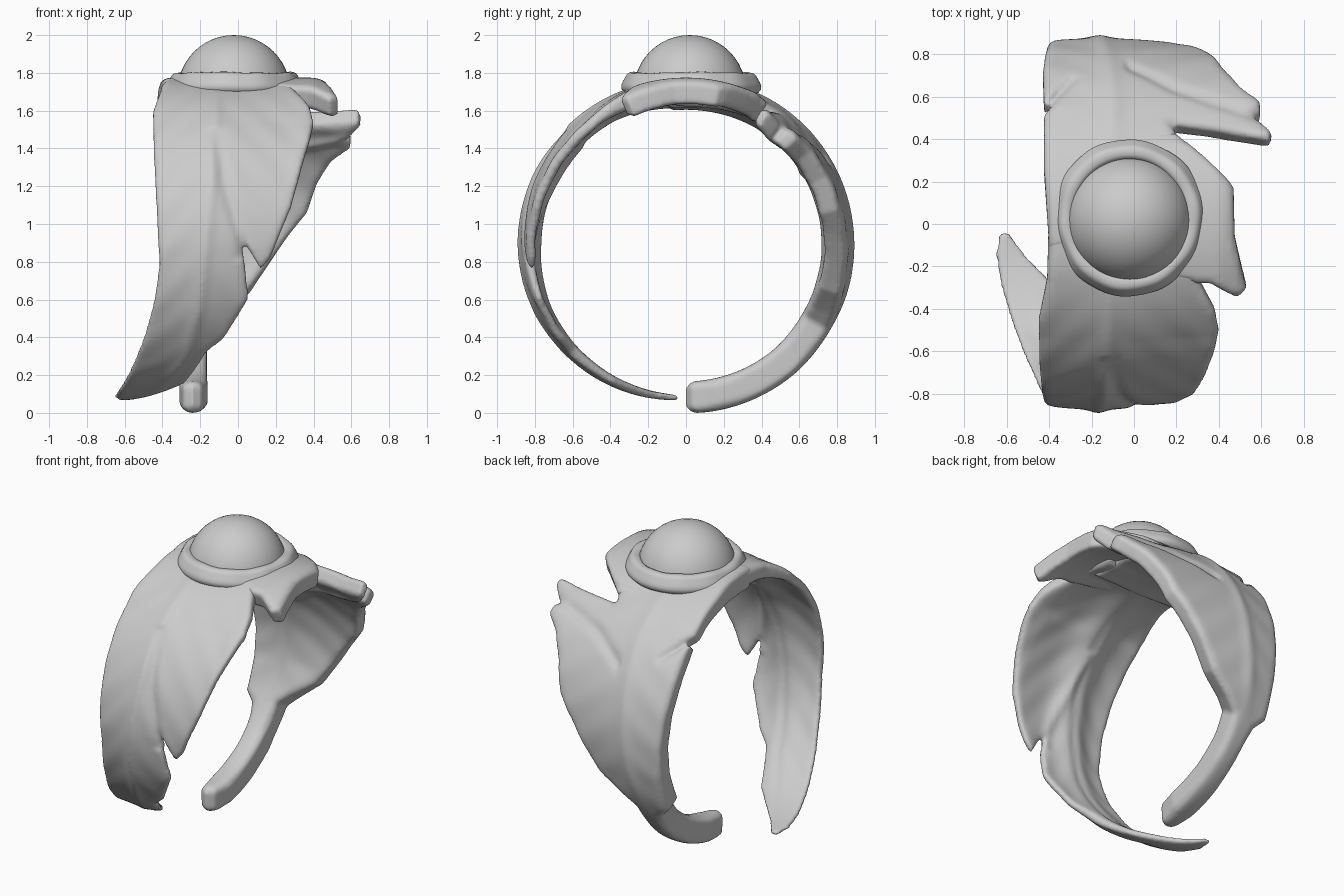
import bpy, bmesh, math
from mathutils import Vector

if "Cube" in bpy.data.objects:
    bpy.data.objects.remove(bpy.data.objects["Cube"])

CZ, K = 0.89, 0.0148          # ring centre height, arc length per degree


def lerp_table(tab, t):
    for (a, va), (b, vb) in zip(tab, tab[1:]):
        if t <= b:
            f = max(0, (t - a) / (b - a))
            return va + (vb - va) * f
    return tab[-1][1]


def edge_distance(p, loop):
    best = 9
    for i, b in enumerate(loop):
        a = loop[i - 1]
        d = b - a
        f = min(1, max(0, (p - a).dot(d) / d.length_squared))
        best = min(best, (p - a - d * f).length)
    return best


def wrap(name, outline, shape, edge=0.5, rim=0.04):
    """Flat outline (x, degrees from top) cut to a grid, thickened and bent round the finger."""
    loop = [Vector((x, t * K, 0)) for x, t in outline]
    bm = bmesh.new()
    bm.faces.new([bm.verts.new(p) for p in loop])
    bmesh.ops.triangulate(bm, faces=bm.faces[:], ngon_method='EAR_CLIP')
    step = 0.027
    for ax in (0, 1):
        n = Vector((1, 0, 0)) if ax == 0 else Vector((0, 1, 0))
        lo, hi = min(p[ax] for p in loop), max(p[ax] for p in loop)
        for i in range(1, int((hi - lo) / step) + 1):
            co = n * (lo + i * step + 0.0003)
            bmesh.ops.bisect_plane(bm, geom=bm.verts[:] + bm.edges[:] + bm.faces[:],
                                   plane_co=co, plane_no=n, dist=1e-5)
    outer, inner = {}, {}
    out = bmesh.new()
    for v in bm.verts:
        t = v.co.y / K
        r, th = shape(v.co.x, t)
        e = min(1, edge_distance(v.co, loop) / rim)
        cut = th * (1 - (edge + (1 - edge) * math.sqrt(e * (2 - e)))) / 2
        a = math.radians(t)
        for d, rad in ((outer, r - cut), (inner, r - th + cut)):
            d[v] = out.verts.new((v.co.x, -rad * math.sin(a), CZ + rad * math.cos(a)))
    for f in bm.faces:
        out.faces.new([outer[v] for v in f.verts])
        out.faces.new([inner[v] for v in reversed(f.verts)])
    for e in bm.edges:
        if e.is_boundary:
            a, b = e.verts
            out.faces.new([outer[a], outer[b], inner[b], inner[a]])
    bm.free()
    bmesh.ops.recalc_face_normals(out, faces=out.faces[:])
    return finish(name, out, True)


def finish(name, bm, organic=False):
    me = bpy.data.meshes.new(name)
    bm.to_mesh(me)
    bm.free()
    ob = bpy.data.objects.new(name, me)
    bpy.context.collection.objects.link(ob)
    me.polygons.foreach_set("use_smooth", [True] * len(me.polygons))
    if organic:
        m = ob.modifiers.new("blend", 'REMESH')
        m.mode, m.voxel_size, m.use_smooth_shade = 'VOXEL', 0.012, True
        s = ob.modifiers.new("soften", 'SMOOTH')
        s.factor, s.iterations = 0.5, 4
    return ob


# Front leaf: long, split on the right, tip sweeping left under the finger
front = [(-.40, -8), (-.41, 18), (-.45, 33), (-.445, 55), (-.425, 85), (-.415, 97), (-.44, 110),
         (-.49, 125), (-.56, 142), (-.63, 160), (-.65, 170), (-.635, 177), (-.59, 177), (-.51, 169),
         (-.40, 161), (-.28, 152), (-.17, 133), (-.08, 127), (0, 117), (.055, 110), (.035, 97),
         (.015, 88), (.06, 92), (.12, 99), (.17, 95), (.28, 76), (.32, 65), (.38, 47),
         (.40, 38), (.38, 29), (.31, 19), (.28, -8)]
front_rib = [(0, -.10), (36, -.12), (60, -.13), (83, -.16), (110, -.2), (135, -.28), (155, -.42), (177, -.61)]


def front_shape(x, t):
    s = x - lerp_table(front_rib, t)
    d = abs(s)
    r = lerp_table([(0, .88), (90, .885), (112, .875), (177, .825)], t)
    live = lerp_table([(15, 0), (40, 1), (120, 1), (175, .1)], t)
    r += live * (-.045 * min(1, d / .4) + .010 * math.exp(-(d / .03) ** 2))
    r += live * .002 * math.sin((t * K - d * 1.2) * 24) * min(1, d / .1)
    # crease where the right lobe overlaps the main blade
    c = x - lerp_table([(50, -.12), (70, -.06), (90, .02)], t)
    if 45 < t < 95:
        r -= .015 * math.exp(-(c / .03) ** 2)
    mid = lerp_table([(0, .16), (30, .13), (90, .125), (120, .085), (177, .03)], t)
    rim = lerp_table([(0, .15), (35, .06), (110, .045), (177, .025)], t)
    return r, rim + (mid - rim) * math.exp(-(d / .12) ** 2)


wrap("front_leaf", front, front_shape)

# Back leaf: two lobes flaring right, slot on the left, ending in a thick stem
back = [(.24, 8), (.22, -26), (.18, -34), (.40, -32), (.635, -29), (.65, -32), (.59, -38),
        (.56, -39.5), (.595, -41.5), (.595, -46), (.50, -53), (.42, -64), (.365, -77), (.27, -86),
        (.06, -108), (-.08, -116), (-.155, -121), (-.165, -135), (-.165, -150), (-.16, -168),
        (-.19, -178), (-.24, -180), (-.29, -178), (-.31, -168), (-.31, -150), (-.31, -135),
        (-.33, -124), (-.40, -119), (-.405, -90), (-.43, -60), (-.425, -42), (-.29, -52),
        (-.425, -38), (-.425, -18), (-.40, 8)]
back_rib = [(-180, -.235), (-120, -.23), (-90, -.16), (-45, -.1), (0, -.1)]


def back_shape(x, t):
    d = abs(x - lerp_table(back_rib, t))
    live = lerp_table([(-125, 0), (-105, 1), (-35, 1), (-10, 0)], t)
    r = lerp_table([(-140, .893), (-120, .885)], t)
    r += live * (-.06 * min(1, d / .7) + .008 * math.exp(-(d / .04) ** 2))
    # fold between the two right lobes, and soft veins
    c = t + lerp_table([(-.1, 62), (.2, 48), (.55, 39)], x)
    if x > -.05:
        r -= live * .018 * math.exp(-(c / 2.5) ** 2)
    r += live * .002 * math.sin((t * K + d * .7) * 26) * min(1, d / .12)
    rim = lerp_table([(-180, .165), (-125, .16), (-100, .125), (-30, .11), (-5, .16)], t)
    return r, rim + (.17 - rim) * math.exp(-(d / .15) ** 2)


wrap("back_leaf_and_stem", back, back_shape, edge=0.6, rim=0.05)

# Small leaf sticking out under the stone on the right
collar = [(-.05, 14), (.3, 19), (.36, 19), (.485, 24.5), (.53, 22), (.475, 4), (.47, -12),
          (.435, -15), (.32, -22.5), (.2, -30), (.05, -31), (-.05, -22)]
wrap("side_leaf", collar,
     lambda x, t: (.885 - .03 * max(0, (x - .4) / .12) - .012 * (t < -26), .13), edge=0.65)

# Bezel: slightly uneven lathed collar round the stone, flaring into the leaves
SX, SY = -.022, .02
prof = [(.26, 1.79), (.285, 1.802), (.315, 1.803), (.333, 1.79), (.343, 1.765), (.365, 1.735), (.36, 1.69), (.26, 1.67)]
bm = bmesh.new()
N = 72
rings = []
for i in range(N):
    a = 2 * math.pi * i / N
    w = .003 * math.sin(3 * a + 1) + .002 * math.sin(10 * a)
    rings.append([bm.verts.new((SX + (r + w * (r > .3)) * math.cos(a),
                                SY + .01 + (r + .01 + w * (r > .3)) * math.sin(a),
                                z + w * (z > 1.7))) for r, z in prof])
for i in range(N):
    A, B = rings[i - 1], rings[i]
    for j in range(len(prof)):
        bm.faces.new([A[j - 1], B[j - 1], B[j], A[j]])
bmesh.ops.recalc_face_normals(bm, faces=bm.faces[:])
bezel = finish("bezel", bm)
bezel.modifiers.new("round", 'SUBSURF').render_levels = 1

# Round cabochon stone
bm = bmesh.new()
bmesh.ops.create_uvsphere(bm, u_segments=48, v_segments=24, radius=.298)
bmesh.ops.translate(bm, verts=bm.verts[:], vec=(SX, SY, 1.702))
bmesh.ops.bisect_plane(bm, geom=bm.verts[:] + bm.edges[:] + bm.faces[:], plane_co=(0, 0, 1.68),
                       plane_no=(0, 0, -1), clear_outer=True)
bmesh.ops.holes_fill(bm, edges=[e for e in bm.edges if e.is_boundary])
finish("stone", bm)
